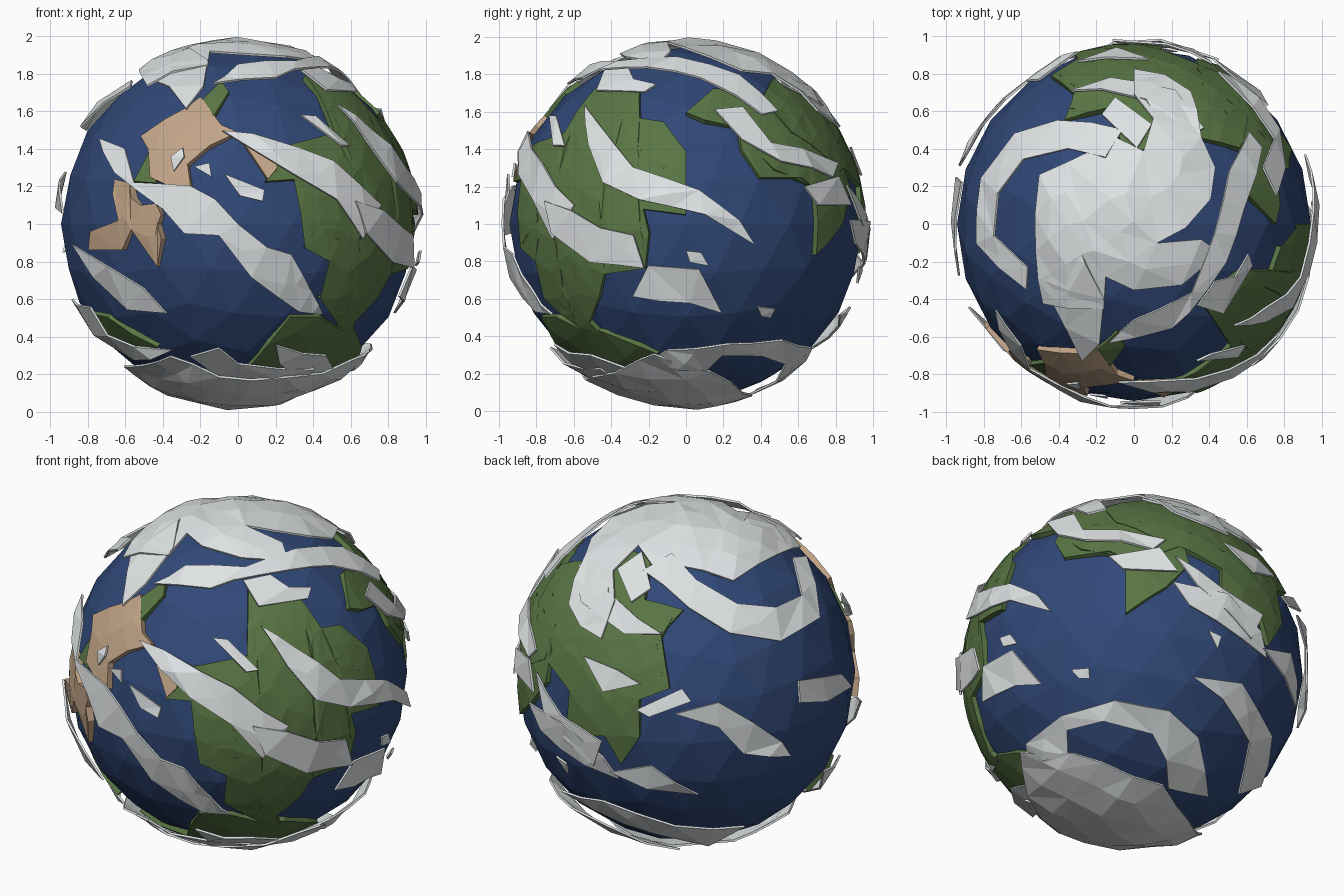
import bpy, bmesh, math, random
from mathutils import Vector

random.seed(4)
CENTRE = Vector((0, 0, 1))


def material(name, rgb):
    m = bpy.data.materials.new(name)
    m.diffuse_color = (*rgb, 1)
    return m


BLUE = material("ocean_blue", (.03, .065, .185))
GREEN = material("land_green", (.1, .18, .058))
TAN = material("desert_tan", (.53, .37, .24))
WHITE = material("cloud_white", (.74, .77, .78))


# Outline points are drawn in a view plane and thrown onto the sphere
def view(azimuth, elevation, z0=0):
    a, e = math.radians(azimuth), math.radians(elevation)
    d = Vector((math.sin(a) * math.cos(e), -math.cos(a) * math.cos(e), math.sin(e)))
    r = Vector((math.cos(a), math.sin(a), 0))
    u = d.cross(r)

    def outline(*c):
        pts = []
        for x, y in zip(c[::2], c[1::2]):
            y -= z0
            w = math.sqrt(max(0.0004, .94 - x * x - y * y))
            pts.append((r * x + u * y + d * w).normalized())
        return pts
    return outline


front, right, top = view(0, 0, 1), view(90, 0, 1), view(0, 90)
front_right, back_left, under = view(38, 25), view(218, 25), view(142, -25)


def patch(name, mat, pts, radius, jitter, thick):
    """Fill an outline on its tangent plane, refine it, wrap it on the sphere."""
    n = sum(pts, Vector()).normalized()
    bm = bmesh.new()
    bm.faces.new([bm.verts.new(p / max(.15, p.dot(n))) for p in pts])
    bmesh.ops.triangulate(bm, faces=bm.faces[:])
    for _ in range(3):
        long = [e for e in bm.edges if e.calc_length() > .32]
        if not long:
            break
        bmesh.ops.subdivide_edges(bm, edges=long, cuts=1)
        bmesh.ops.triangulate(bm, faces=bm.faces[:])
    for v in bm.verts:
        v.co = v.co.normalized() * (radius + random.uniform(-jitter, jitter))
    bm.normal_update()
    for f in bm.faces:
        if f.normal.dot(f.calc_center_median()) < 0:
            f.normal_flip()
    me = bpy.data.meshes.new(name)
    bm.to_mesh(me)
    bm.free()
    me.materials.append(mat)
    ob = bpy.data.objects.new(name, me)
    ob.location = CENTRE
    bpy.context.collection.objects.link(ob)
    s = ob.modifiers.new("thickness", 'SOLIDIFY')
    s.thickness, s.offset = thick, -1


def land(name, pts, mat=GREEN, radius=.963):
    patch(name, mat, pts, radius, 0, .045)


def desert(name, pts):
    land(name, pts, TAN, .968)


def cloud(name, pts):
    patch("cloud_" + name, WHITE, pts, .986, .012, .012)


# Ocean ball
bpy.ops.mesh.primitive_ico_sphere_add(subdivisions=3, radius=.943, location=CENTRE)
bpy.context.object.name = "ocean"
bpy.context.object.data.materials.append(BLUE)

# Deserts and their green fringes
desert("north_desert", front(-.2, 1.68, -.09, 1.53, 0, 1.49, -.15, 1.42, -.27, 1.32, -.25, 1.18,
                             -.36, 1.2, -.47, 1.25, -.48, 1.4, -.52, 1.47, -.39, 1.56, -.28, 1.62))
desert("west_desert", front(-.66, 1.24, -.58, 1.22, -.57, 1.14, -.52, 1.1, -.44, 1.11, -.41, 1.05,
                            -.43, 1, -.41, .92, -.43, .77, -.57, .97, -.62, .86, -.8, .86,
                            -.79, .96, -.64, 1.02, -.67, 1.16))
desert("east_desert", front(.02, 1.45, .2, 1.41, .21, 1.3, .16, 1.24))
land("north_fringe", front(-.2, 1.66, -.09, 1.77, -.05, 1.71, -.13, 1.58))
land("west_fringe", front(-.46, 1.42, -.56, 1.23, -.44, 1.22))

# Large continent on the front right
land("main_continent",
     front(.36, 1.8, .52, 1.49, .33, 1.44, .18, 1.4, .15, 1.23, .3, 1.24, .5, 1.18, .55, 1.02,
           .36, .87, .55, .92, .49, .8, .65, .75, .62, .66, .44, .6, .58, .52, .55, .44)
     + right(-.45, .4, -.52, .47, -.47, .6, -.44, .73, -.22, .76, -.2, .95, -.23, 1.08,
             0, 1.05, 0, 1.39, -.12, 1.3, -.25, 1.4, -.12, 1.42, -.12, 1.55, -.25, 1.57,
             -.25, 1.74))
land("south_continent",
     front(.16, .35, .28, .5, .45, .5, .55, .43)
     + right(-.45, .42, -.25, .34, -.15, .3, -.3, .16)
     + front(.2, .1, -.3, .15, -.35, .22, .05, .22))
land("southwest_island", front(-.8, .52, -.7, .5, -.57, .41, -.43, .34, -.5, .28, -.68, .35))

# Lands on the east and back
land("northeast_land", right(0, 1.6, .15, 1.73, .3, 1.72, .42, 1.65, .6, 1.58, .76, 1.48, .84, 1.3,
                             .75, 1.15, .62, 1.25, .4, 1.25, .3, 1.4, .28, 1.52, .1, 1.56))
land("east_land", under(-.44, .72, -.33, .63, -.08, .58, -.08, .25, .15, .41, .28, .55, .24, .7,
                        0, .8))
land("back_land", back_left(-.54, .64, -.29, .42, -.05, .35, -.18, .22, -.14, -.09, -.31, -.15,
                            -.31, -.36, -.41, -.51, -.5, -.35, -.71, -.33, -.69, -.09,
                            -.85, .19, -.83, .42, -.7, .62))
land("north_back_land", top(-.34, .62, -.32, .74, -.4, .8, -.2, .88, .1, .9, .28, .82, .15, .7,
                            .1, .4, -.05, .4, -.15, .62))

# Spiral cloud over the north pole
cloud("north_cap", top(-.5, .26, -.35, .33, -.2, .4, -.1, .46, .05, .38, .1, .55, 0, .68, 0, .82,
                       .16, .79, .3, .7, .35, .45, .43, .3, .4, .13, .27, -.02, .12, -.1,
                       .35, -.08, .45, -.15, .25, -.32, 0, -.35, -.15, -.28, -.16, -.45,
                       -.48, -.42))
cloud("north_hook", top(-.06, .5, -.4, .54, -.62, .47, -.8, .24, -.82, -.1, -.56, -.34, -.56, -.23,
                        -.73, -.06, -.71, .16, -.58, .34, -.35, .4, -.15, .35))
cloud("north_spiral", top(.6, .48, .67, .4, .58, .08, .48, -.2, .38, -.35, .2, -.55, -.13, -.62,
                          0, -.5, .3, -.36, .42, -.05, .5, .28))
cloud("north_front", front(-.5, 1.78, -.33, 1.92, -.16, 1.87, -.18, 1.72, -.27, 1.6, -.36, 1.72))
cloud("north_back", back_left(-.6, .6, -.42, .68, -.45, .45, -.3, .3, -.17, .21, -.38, .22, -.6, .4))
cloud("north_plate", back_left(-.4, .58, -.26, .67, -.22, .46, -.33, .39))

# Swirling cloud over the south pole
cloud("south_cap", under(-.63, -.5, -.36, -.52, -.19, -.57, .15, -.68, .3, -.85)
      + front(-.6, .25, -.35, .31, -.1, .2, .25, .2, .6, .28))
cloud("south_hook", under(-.61, -.46, -.42, -.32, -.13, -.24, .17, -.29, .34, -.43, .4, -.72,
                          .18, -.7, .16, -.55, .08, -.42, -.19, -.35, -.39, -.4, -.38, -.53,
                          -.6, -.55))
cloud("south_arm", under(.29, -.1, .57, -.12, .74, -.38, .71, -.64, .57, -.69, .62, -.43, .46, -.21))
cloud("south_band", front(-.25, .3, -.1, .35, 0, .27, .4, .24, .35, .17, -.1, .19))
cloud("south_tip", right(-.7, .36, -.5, .31, -.3, .23, -.4, .18, -.6, .27))
cloud("southwest", front(-.88, .6, -.78, .56, -.68, .42, -.55, .35, -.35, .33, -.55, .28, -.75, .42))

# Cloud bands on the front
cloud("front_upper", front(-.08, 1.49, .08, 1.48, .33, 1.4, .5, 1.33, .65, 1.2, .76, 1.1, .66, .92,
                           .52, 1.13, .3, 1.26, .1, 1.38))
cloud("front_diagonal", front(-.73, 1.45, -.6, 1.4, -.55, 1.22, -.25, 1.2, -.12, 1.13, 0, 1,
                              .15, .88, .28, .84, .45, .52, .32, .54, .07, .72, -.1, .94,
                              -.28, .95, -.4, 1.08, -.65, 1.27))
cloud("front_lower", front(-.86, .89, -.68, .78, -.5, .66, -.38, .53, -.58, .55, -.76, .72))
cloud("front_puff_1", front(-.07, 1.26, .14, 1.18, .13, 1.12, .01, 1.15))
cloud("front_puff_2", front(-.35, 1.35, -.29, 1.4, -.28, 1.35, -.34, 1.28))
cloud("front_puff_3", front(-.23, 1.3, -.15, 1.32, -.14, 1.25))
cloud("corner_strip", front_right(-.18, .19, -.1, .18, .07, .01, 0, 0))
cloud("corner_band", front_right(0, .5, .15, .53, .25, .46, .38, .46, .36, .4, .08, .36))

# Cloud bands on the right
cloud("right_diagonal", right(-.53, 1.62, -.44, 1.5, -.28, 1.3, .07, 1.18, .28, 1.02, .36, .89,
                              .1, 1.05, -.25, 1.13, -.44, 1.22, -.52, 1.42))
cloud("right_middle", right(-.74, 1.12, -.6, 1.07, -.45, .98, -.28, .94, -.22, .77, -.5, .8, -.7, .95))
cloud("right_lower", right(-.2, .78, .07, .76, .19, .53, .02, .58, -.28, .62))
cloud("right_puff_1", right(0, .86, .08, .85, .12, .78, .02, .8))
cloud("right_puff_2", right(.38, .56, .47, .55, .45, .5, .4, .51))
cloud("right_upper", right(.15, 1.6, .3, 1.62, .45, 1.43, .62, 1.4, .8, 1.32, .78, 1.25, .5, 1.33,
                           .3, 1.45))
cloud("right_back", right(.63, 1.2, .8, 1.25, .87, 1.1, .7, 1.1))

# Cloud bands on the back and left
cloud("back_right", under(.2, .58, .45, .41, .68, .27, .62, .13, .32, .41))
cloud("back_puff_1", under(.38, .16, .45, .13, .43, .06))
cloud("back_puff_2", back_left(-.46, -.54, -.24, -.51, .02, -.68, -.26, -.63))
cloud("back_side", back_left(-.88, -.15, -.7, -.27, -.5, -.46, -.42, -.58, -.6, -.5, -.83, -.3))
cloud("back_upper", back_left(-.6, .1, -.42, .02, -.3, -.06, -.5, -.1))
cloud("back_middle", back_left(-.32, -.2, -.07, -.09, -.02, -.16, -.25, -.24))
cloud("back_left", back_left(-.11, -.23, .13, -.17, .33, -.29, .49, -.4, .53, -.47, .27, -.46,
                             .13, -.31))
cloud("left_side", back_left(.58, -.06, .83, -.03, .9, -.1, .75, -.18, .58, -.18))
